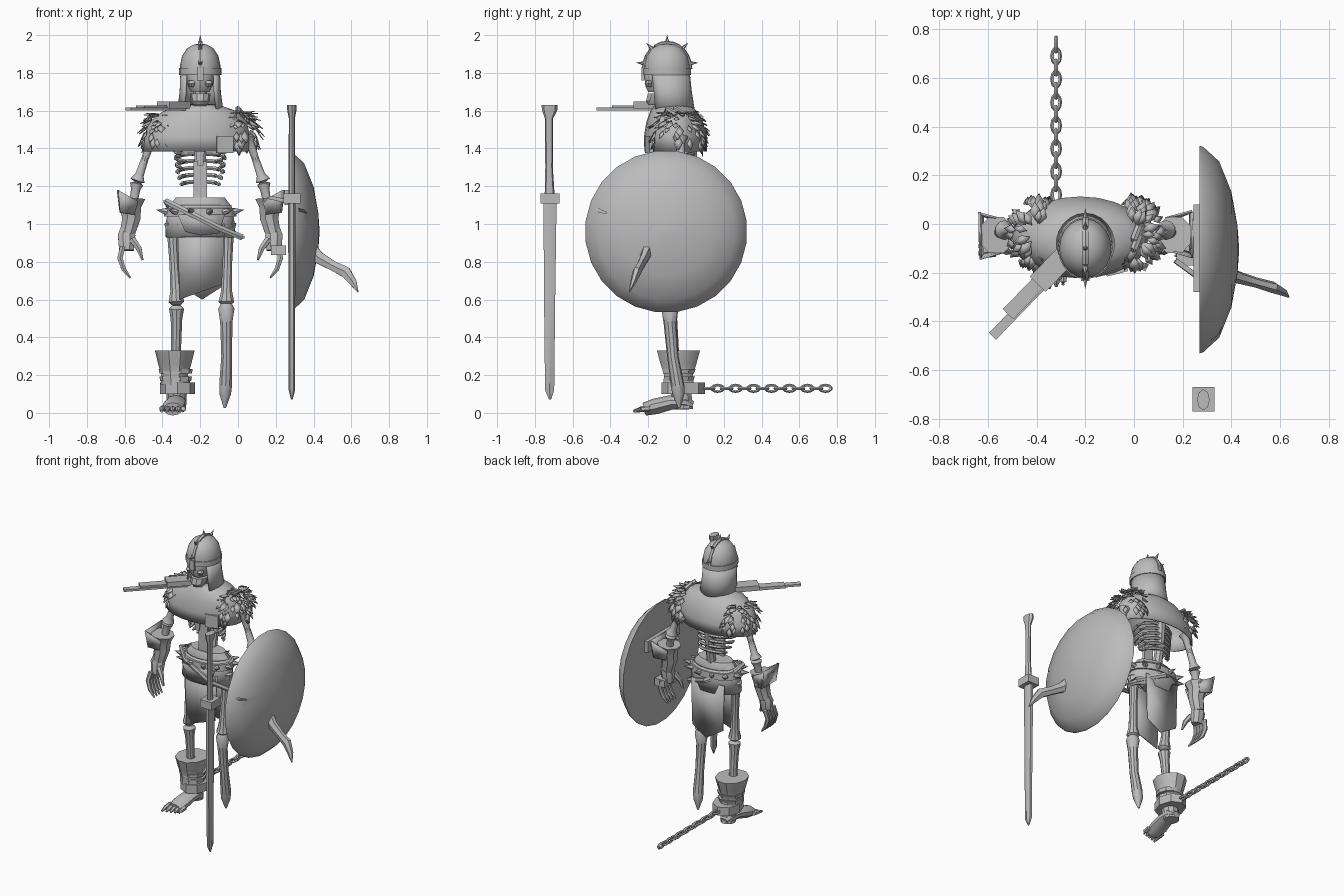
import bpy, bmesh, math, random
from mathutils import Vector, Matrix

random.seed(4)
if "Cube" in bpy.data.objects:
    bpy.data.objects.remove(bpy.data.objects["Cube"])

grey = bpy.data.materials.new("plain grey")
grey.use_nodes = True
grey.diffuse_color = (0.5, 0.5, 0.5, 1)
grey.node_tree.nodes["Principled BSDF"].inputs["Base Color"].default_value = (0.5, 0.5, 0.5, 1)
CX = -0.2          # body centre line
parts = []


def finish(name, bm, thick=0, closed=True):
    if closed:
        bmesh.ops.recalc_face_normals(bm, faces=bm.faces[:])
    me = bpy.data.meshes.new(name)
    bm.to_mesh(me)
    bm.free()
    me.materials.append(grey)
    ob = bpy.data.objects.new(name, me)
    bpy.context.collection.objects.link(ob)
    if thick:
        mod = ob.modifiers.new("thickness", "SOLIDIFY")
        mod.thickness = thick
    parts.append(ob)
    return ob


def skin(bm, rings, wrap=True, caps=True):
    """Join rings of points with quads."""
    vs = [[bm.verts.new(p) for p in r] for r in rings]
    n = len(vs[0])
    for a, b in zip(vs, vs[1:]):
        for i in range(n if wrap else n - 1):
            j = (i + 1) % n
            bm.faces.new((a[i], a[j], b[j], b[i]))
    if caps:
        bm.faces.new(vs[0])
        bm.faces.new(vs[-1])


def loft(name, rings, n=16, arc=None, caps=True, thick=0):
    """Horizontal ellipses given as (x, y, z, rx, ry)."""
    bm = bmesh.new()
    lo, hi = arc or (0, 360)
    count = n + 1 if arc else n
    ang = [math.radians(lo + (hi - lo) * i / n) for i in range(count)]
    skin(bm, [[(x + rx * math.cos(a), y + ry * math.sin(a), z) for a in ang]
              for x, y, z, rx, ry in rings], not arc, caps and not arc)
    return finish(name, bm, thick)


def add_tube(bm, pts, radii, n=8, flat=1.0):
    pts = [Vector(p) for p in pts]
    rings = []
    for i, p in enumerate(pts):
        t = (pts[min(i + 1, len(pts) - 1)] - pts[max(i - 1, 0)]).normalized()
        ref = Vector((0, 1, 0)) if abs(t.y) < 0.8 else Vector((0, 0, 1))
        u = t.cross(ref).normalized()
        v = u.cross(t)
        rings.append([p + radii[i] * (u * math.cos(a) + v * flat * math.sin(a))
                      for a in [2 * math.pi * (k + .5) / n for k in range(n)]])
    skin(bm, rings)


def tube(name, pts, radii, n=8, flat=1.0):
    bm = bmesh.new()
    add_tube(bm, pts, radii, n, flat)
    return finish(name, bm)


def box(name, loc, size, rot=0):
    bm = bmesh.new()
    bmesh.ops.create_cube(bm, size=1)
    bm.transform(Matrix.Translation(loc) @ Matrix.Rotation(rot, 4, "Z") @ Matrix.Diagonal((*size, 1)))
    return finish(name, bm)


def sheet(name, pts, thick=0.008):
    bm = bmesh.new()
    bm.faces.new([bm.verts.new(p) for p in pts])
    return finish(name, bm, thick, False)


def bone(name, a, b, r, knob=1.7):
    a, b = Vector(a), Vector(b)
    f = (0, .04, .16, .5, .84, .96, 1)
    w = (.7, knob, 1, .85, 1, knob, .7)
    return tube(name, [a.lerp(b, k) for k in f], [r * k for k in w], 10)


def spikes(name, items, r=0.013):
    bm = bmesh.new()
    for base, d in items:
        base, d = Vector(base), Vector(d)
        add_tube(bm, [base, base + d * .3, base + d], [r, r * .8, r * .05], 6)
    finish(name, bm)


def feathers(name, centre, radii, count, side):
    """Overlapping pointed scales draped over a shoulder."""
    bm = bmesh.new()
    for i in range(count):
        az = math.radians(random.uniform(-115, 115))
        el = math.radians(random.uniform(-15, 75))
        d = Vector((side * math.cos(az) * math.cos(el), math.sin(az) * math.cos(el), math.sin(el)))
        p = Vector(centre) + Vector([d[k] * radii[k] for k in range(3)])
        across = d.cross((0, 0, 1)).normalized()
        down = across.cross(d) * -1
        down = down if down.z < 0 else -down
        l = random.uniform(.05, .08)
        q = [p, p + across * l * .3 + down * l * .5, p + down * l + d * .022, p - across * l * .3 + down * l * .5]
        q[1] += d * .008
        q[3] += d * .008
        v = [bm.verts.new(k) for k in q]
        bm.faces.new((v[0], v[1], v[2]))
        bm.faces.new((v[0], v[2], v[3]))
    finish(name, bm, .004, False)


# Head and helmet
loft("skull", [(CX, -.13, 1.7, .05, .07), (CX, -.13, 1.73, .065, .085), (CX, -.12, 1.78, .08, .1),
               (CX, -.1, 1.86, .08, .1)], 12)
loft("jaw", [(CX, -.165, 1.63, .035, .035), (CX, -.16, 1.65, .05, .055), (CX, -.145, 1.69, .055, .06)], 10)
for s in (-1, 1):
    loft("cheekbone", [(CX + s * .045, -.195, 1.725, .01, .012), (CX + s * .045, -.2, 1.745, .024, .02),
                       (CX + s * .045, -.195, 1.76, .012, .014)], 8)
loft("helmet_dome", [(CX, -.1, 1.79, .105, .12), (CX, -.1, 1.84, .107, .122), (CX, -.1, 1.89, .096, .109),
                     (CX, -.1, 1.93, .07, .08), (CX, -.1, 1.95, .035, .04), (CX, -.1, 1.955, .004, .004)], 20)
loft("helmet_rim", [(CX, -.1, 1.79, .112, .127), (CX, -.1, 1.825, .112, .127)], 20)
loft("neck_guard", [(CX, -.08, 1.61, .122, .125), (CX, -.09, 1.7, .11, .121), (CX, -.1, 1.8, .106, .12)],
     16, (-42, 222), thick=.012)
ridge = [math.radians(a) for a in range(0, 181, 15)]
tube("helmet_ridge", [(CX, -.1 - .124 * math.cos(a), 1.82 + .14 * math.sin(a)) for a in ridge],
     [.014] * len(ridge), 6, .7)
box("nose_guard", (CX, -.228, 1.795), (.035, .014, .07))
spikes("helmet_spikes", [((CX, -.1 - .11 * math.cos(a), 1.84 + .11 * math.sin(a)),
                          (0, -.055 * math.cos(a), .05 * math.sin(a)))
                         for a in [math.radians(k) for k in (5, 48, 90, 132, 175)]])
loft("neck", [(CX, -.07, 1.56, .04, .04), (CX, -.09, 1.72, .035, .035)], 8)

# Torso
loft("mantle", [(-.225, -.055, 1.385, .28, .165), (-.22, -.055, 1.46, .28, .168), (-.21, -.06, 1.54, .26, .15),
                (-.2, -.065, 1.595, .2, .125), (-.2, -.07, 1.625, .115, .1), (-.2, -.07, 1.635, .06, .06)],
     24, caps=False, thick=.01)
feathers("right_shoulder_feathers", (-.4, -.04, 1.47), (.1, .13, .12), 60, -1)
feathers("left_shoulder_feathers", (0, -.04, 1.47), (.1, .13, .13), 75, 1)
for y in (-.1, -.06):
    tube("shoulder_strap", [(-.03, y - .06, 1.43), (-.02, y - .04, 1.56), (.0, y, 1.61), (.02, y + .05, 1.58)],
         [.016] * 4, 6)
box("mantle_patch", (-.07, -.195, 1.42), (.09, .02, .09), .25)
tube("spine", [(CX, .03, 1.42), (CX, .02, 1.25), (CX, -.01, 1.1), (CX, -.03, 1.0)], [.035, .03, .032, .04])
tube("breastbone", [(CX, -.17, 1.42), (CX, -.17, 1.31)], [.03, .018], 6, .5)
for s in (-1, 1):
    for i in range(6):
        z, w = 1.41 - i * .037, .135 - i * .005
        end = .9 - i * .1
        arc = [math.radians(90 - k / 6 * 180 * end) for k in range(7)]
        tube("rib", [(CX + s * w * math.cos(a), -.06 + .1 * math.sin(a), z - .045 * (1 - math.sin(a)) / 2)
                     for a in arc], [.012] * 6 + [.007], 6)
loft("pelvis", [(CX, -.06, .97, .07, .05), (CX, -.05, 1.03, .14, .085), (CX, -.05, 1.1, .16, .09),
                (CX, -.05, 1.14, .13, .07)], 14)
box("belly_strip", (CX, -.1, 1.22), (.07, .02, .22))

# Belt and cloth
loft("skirt", [(CX, -.06, .93, .185, .11), (CX, -.055, 1.02, .18, .115), (CX, -.05, 1.1, .165, .11)],
     18, caps=False, thick=.01)
loft("belt", [(CX, -.055, 1.04, .192, .125), (CX, -.055, 1.085, .186, .123)], 18)
sheet("front_cloth", [(-.32, -.14, 1.0), (-.31, -.14, .6), (-.085, -.14, .68), (-.07, -.14, 1.0)])
sheet("front_cloth_upper", [(-.32, -.178, 1.05), (-.28, -.175, .96), (-.2, -.18, .94), (-.1, -.175, .95), (-.07, -.17, 1.05)])
sheet("back_cloth", [(-.33, .035, 1.0), (-.32, .035, .68), (-.19, .04, .6), (-.08, .035, .67), (-.07, .035, 1.0)])
tube("slanted_belt", [(-.38, -.1, 1.12), (-.3, -.175, 1.08), (-.1, -.19, .98), (.02, -.13, .93)],
     [.018] * 4, 6, .6)
tube("slanted_belt_back", [(-.38, -.1, 1.12), (-.37, -.01, 1.1), (-.2, .075, 1.02), (-.02, 0, .95), (.02, -.13, .93)],
     [.018] * 5, 6, .6)
spikes("belt_spikes", [((CX + .18 * math.cos(a), -.055 + .115 * math.sin(a), 1.065),
                        (.06 * math.cos(a), .05 * math.sin(a), .01))
                       for a in [math.radians(k) for k in range(15, 375, 30)]], .02)

# Arms, mirrored about the body centre line
for s, side in ((-1, "right_"), (1, "left_")):
    def at(dx, y, z):
        return (CX + s * dx, y, z)
    bone(side + "upper_arm", at(.25, -.03, 1.47), at(.335, -.025, 1.22), .024)
    bone(side + "forearm", at(.335, -.025, 1.22), at(.375, -.05, 1.0), .026, 1.4)
    tube(side + "bracer", [at(.365, -.045, 1.14), at(.37, -.045, 1.09), at(.365, -.05, 1.03), at(.385, -.055, .95)],
         [.08, .062, .052, .043], 8)
    sheet(side + "bracer_flare", [at(.435, -.14, 1.18), at(.44, .05, 1.18), at(.425, .04, 1.06), at(.425, -.12, 1.06)])
    sheet(side + "bracer_flare_back", [at(.44, .05, 1.18), at(.33, .02, 1.12), at(.35, .01, 1.05), at(.425, .04, 1.06)])
    sheet(side + "bracer_flare_front", [at(.435, -.14, 1.18), at(.33, -.11, 1.12), at(.35, -.1, 1.05), at(.425, -.12, 1.06)])
    tube(side + "palm", [at(.385, -.055, .99), at(.39, -.06, .94), at(.39, -.07, .86)], [.035, .05, .042], 8, .8)
    for i in range(4):
        y = -.02 - .03 * i
        tube(side + "finger", [at(.41, y, .88), at(.425, y - .01, .82), at(.405, y - .015, .76), at(.37, y - .02, .715)],
             [.016, .016, .014, .005], 6)
    tube(side + "thumb", [at(.36, -.09, .92), at(.325, -.11, .87), at(.305, -.12, .81)], [.02, .017, .006], 6)

# Legs
bone("right_thigh", (-.35, -.06, 1.02), (-.325, -.085, .57), .031, 1.4)
bone("right_shin", (-.325, -.085, .57), (-.33, -.045, .1), .032, 1.3)
bone("left_thigh", (-.05, -.06, 1.02), (-.062, -.085, .57), .031, 1.4)
tube("left_shin_stump", [(-.062, -.085, .58), (-.062, -.085, .55), (-.062, -.085, .48), (-.06, -.07, .3),
                         (-.065, -.045, .15), (-.068, -.04, .1), (-.07, -.035, .025)],
     [.03, .045, .034, .03, .036, .032, .006], 10)

# Bound foot
loft("boot_cuff", [(-.33, -.04, .15, .08, .085), (-.335, -.04, .2, .07, .08), (-.335, -.04, .26, .088, .1),
                   (-.335, -.04, .33, .105, .12)], 10)
for z, k in ((.18, .082), (.22, .086)):
    loft("boot_wrap", [(-.33, -.04, z - .012, k, k), (-.33, -.035, z + .012, k + .004, k + .004)], 10)
loft("shackle", [(-.32, -.015, .1, .092, .115), (-.32, -.015, .16, .092, .115)], 8)
tube("foot", [(-.325, .035, .04), (-.325, .0, .055), (-.33, -.08, .055), (-.34, -.16, .035), (-.345, -.22, .02)],
     [.03, .055, .055, .06, .05], 10, .7)
loft("ankle", [(-.325, -.01, .02, .05, .05), (-.325, -.03, .12, .055, .06)], 10)
for i in range(5):
    x = -.4 + i * .028
    tube("toe", [(x, -.19, .025), (x - .002, -.235, .02), (x - .004, -.28 + i * .008, .008)], [.016, .015, .007], 6)

# Chain of alternating links
bm = bmesh.new()
for i in range(14):
    rings = []
    for a in [2 * math.pi * k / 10 for k in range(10)]:
        c = Vector((.016 * math.cos(a), .031 * math.sin(a), 0))
        o = Vector((math.cos(a), math.sin(a), 0))
        rings.append([c + .0085 * (o * math.cos(b) + Vector((0, 0, 1)) * math.sin(b))
                      for b in [2 * math.pi * k / 5 for k in range(5)]])
    m = Matrix.Translation((-.32, .12 + i * .0475, .13)) @ Matrix.Rotation(math.pi / 2 * (i % 2), 4, "Y")
    skin(bm, [[m @ p for p in r] for r in rings + rings[:1]], caps=False)
bmesh.ops.remove_doubles(bm, verts=bm.verts[:], dist=.0001)
finish("chain", bm)

# Shield with a hewn notch, grip and hooked blade
shield = tube("shield", [(x, -.105, .96) for x in (.27, .285, .35, .4, .425, .432)],
              [.43, .425, .365, .24, .1, .005], 24)
notch = tube("notch_cutter", [(.35, -.6, 1.12), (.35, -.39, 1.045)], [.1, .004], 4, .3)
notch.data.transform(Matrix.Translation((.35, 0, 1.08)) @ Matrix.Diagonal((1, 1, .9, 1))
                     @ Matrix.Translation((-.35, 0, -1.08)))
parts.remove(notch)
notch.hide_render = notch.hide_viewport = True
cut = shield.modifiers.new("notch", "BOOLEAN")
cut.operation, cut.object, cut.solver = "DIFFERENCE", notch, "EXACT"
tube("hooked_blade", [(.37, -.2, .87), (.43, -.22, .82), (.5, -.24, .78), (.57, -.26, .745), (.61, -.28, .69), (.635, -.3, .64)],
     [.05, .036, .03, .034, .022, .004], 6, .7)
box("shield_grip", (.215, -.09, .86), (.08, .16, .05))
box("shield_strap", (.26, -.1, 1.14), (.03, .36, .08))
tube("strap_end", [(.17, -.15, 1.14), (.265, -.22, 1.12)], [.014] * 2, 4)

# Standing sword
loft("sword_blade", [(.285, -.72, .07, .004, .006), (.285, -.722, .12, .017, .028), (.285, -.722, .6, .018, .034),
                     (.285, -.72, 1.11, .02, .04)], 6)
box("sword_guard", (.285, -.72, 1.135), (.09, .1, .055))
loft("sword_grip", [(.285, -.722, 1.16, .018, .026), (.285, -.725, 1.3, .017, .02), (.285, -.725, 1.56, .016, .022),
                    (.285, -.722, 1.6, .024, .04), (.285, -.722, 1.63, .026, .043)], 8)

# Broken blade stuck at the neck
slant = math.radians(46)
box("broken_blade_base", (-.34, -.19, 1.63), (.16, .09, .035), slant)
box("broken_blade_upper", (-.42, -.27, 1.617), (.28, .06, .02), slant)
box("broken_blade_lower", (-.435, -.31, 1.608), (.42, .04, .015), slant)

# Smooth shading with sharp creases
for ob in bpy.context.selected_objects:
    ob.select_set(False)
for ob in parts:
    ob.select_set(True)
bpy.context.view_layer.objects.active = parts[0]
bpy.ops.object.shade_smooth_by_angle(angle=math.radians(35))
